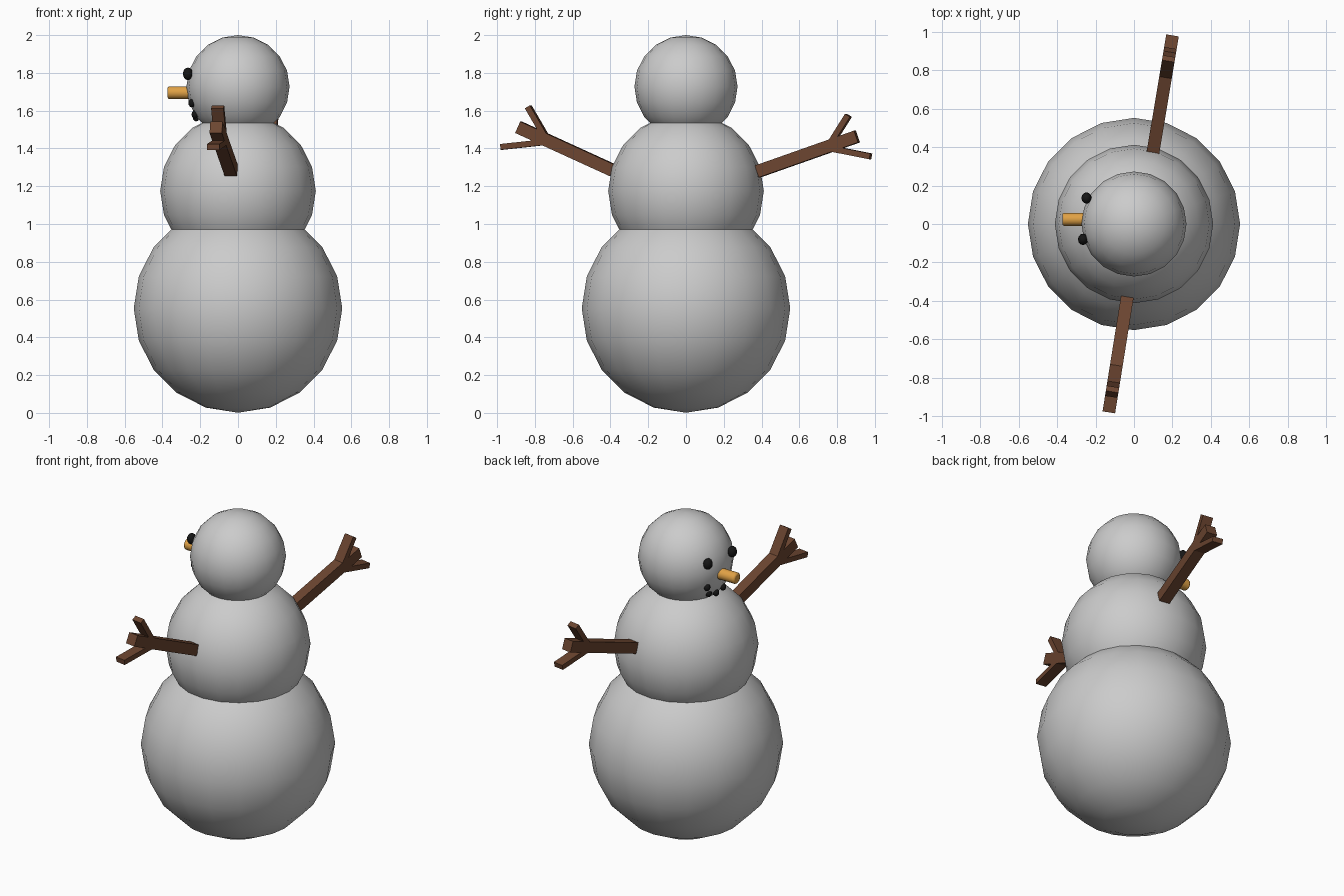
import bpy
from mathutils import Vector, Matrix

if "Cube" in bpy.data.objects:
    bpy.data.objects.remove(bpy.data.objects["Cube"])


def material(name, color):
    m = bpy.data.materials.new(name)
    m.diffuse_color = (*color, 1)
    m.use_nodes = True
    m.node_tree.nodes["Principled BSDF"].inputs["Base Color"].default_value = m.diffuse_color
    return m


BROWN = material("bark", (0.15, 0.06, 0.03))
ORANGE = material("carrot", (0.75, 0.36, 0.06))
BLACK = material("coal", (0.008, 0.008, 0.008))


def ball(name, loc, r, seg=20, rings=10, mat=None, scale=(1, 1, 1)):
    bpy.ops.mesh.primitive_uv_sphere_add(segments=seg, ring_count=rings, radius=r, location=loc)
    o = bpy.context.object
    o.name = name
    o.scale = scale
    bpy.ops.object.shade_smooth()
    if mat:
        o.data.materials.append(mat)
    return o


def stick(name, a, b, width, thick):
    # square bar from a to b, with its width kept horizontal
    a, b = Vector(a), Vector(b)
    along = (b - a).normalized()
    side = along.cross(Vector((0, 0, 1))).normalized()
    up = side.cross(along)
    bpy.ops.mesh.primitive_cube_add(size=1)
    o = bpy.context.object
    o.name = name
    o.data.transform(Matrix.Diagonal((width, (b - a).length, thick, 1)))
    rot = Matrix((side, along, up)).transposed().to_4x4()
    o.matrix_world = Matrix.Translation((a + b) / 2) @ rot
    o.data.materials.append(BROWN)


# Snow body
ball("lower_body", (0, 0, 0.553), 0.552)
ball("middle_body", (0, 0, 1.175), 0.412)
ball("head", (0, 0, 1.727), 0.273)

# Coal eyes and mouth
for i, p in enumerate([(-0.247, 0.135, 1.795), (-0.265, -0.08, 1.795)]):
    ball(f"eye_{i}", p, 0.033, 12, 8, BLACK, (0.8, 0.9, 1))
mouth = [(-0.227, 0.115, 1.635), (-0.210, 0.075, 1.578), (-0.222, 0.02, 1.565),
         (-0.228, -0.04, 1.58), (-0.245, -0.085, 1.64)]
for i, p in enumerate(mouth):
    ball(f"mouth_coal_{i}", p, 0.022, 10, 6, BLACK, (0.85, 0.9, 1))

# Stubby nose with a rounded rim
bpy.ops.mesh.primitive_cylinder_add(vertices=16, radius=0.034, depth=0.15,
                                    location=(-0.298, 0.024, 1.695), rotation=(0, -1.5708, 0))
nose = bpy.context.object
nose.name = "nose"
nose.data.materials.append(ORANGE)
bev = nose.modifiers.new("rim", 'BEVEL')
bev.width = 0.01
bev.segments = 2
bev.limit_method = 'ANGLE'
bpy.ops.object.shade_smooth_by_angle()


# Forked stick arms: (y, z) points, x follows the slanted arm line
def arm(name, x0, y0, slope, base, tip, twigs):
    def pt(p):
        return (x0 + (p[0] - y0) * slope, p[0], p[1])
    stick(name, pt(base), pt(tip), 0.066, 0.066)
    for i, (s, e) in enumerate(twigs):
        stick(f"{name}_twig_{i}", pt(s), pt(e), 0.066, 0.031)


arm("left_arm", 0.10, 0.38, 0.167, (0.38, 1.278), (0.905, 1.463),
    [((0.75, 1.40), (0.86, 1.575)), ((0.75, 1.403), (0.978, 1.358))])
arm("right_arm", -0.035, -0.38, 0.16, (-0.385, 1.283), (-0.886, 1.512),
    [((-0.73, 1.44), (-0.835, 1.62)), ((-0.73, 1.435), (-0.978, 1.408))])
